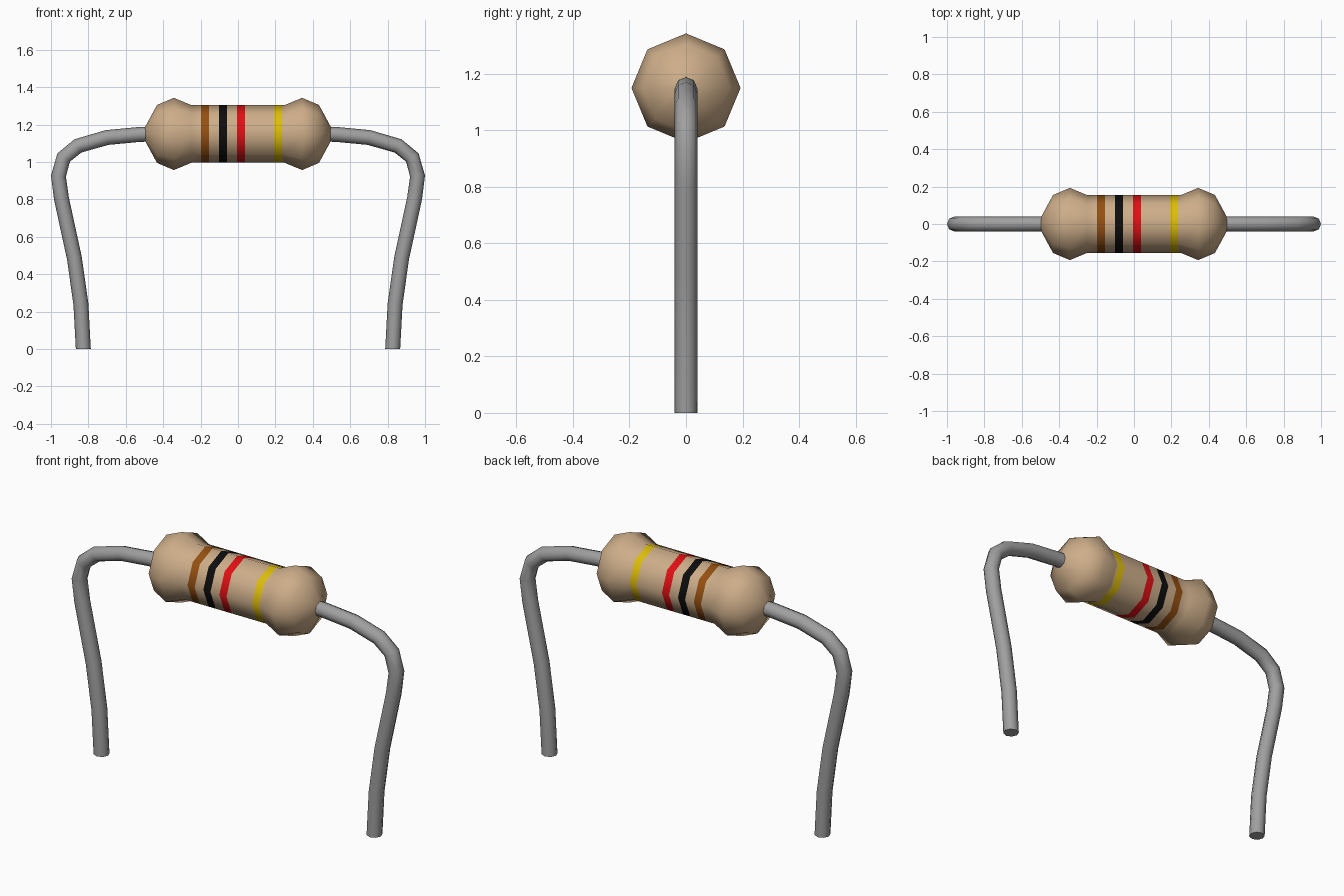
import bpy, bmesh, math
from mathutils import Vector

if "Cube" in bpy.data.objects:
    bpy.data.objects.remove(bpy.data.objects["Cube"])

SIDES = 8


def material(name, rgb):
    m = bpy.data.materials.new(name)
    m.diffuse_color = (*rgb, 1)
    m.use_nodes = True
    m.node_tree.nodes["Principled BSDF"].inputs["Base Color"].default_value = m.diffuse_color
    return m


tan = material("tan", (0.61, 0.42, 0.25))
brown = material("brown", (0.30, 0.08, 0.006))
black = material("black", (0.004, 0.004, 0.004))
red = material("red", (0.75, 0.005, 0.007))
yellow = material("yellow", (0.72, 0.51, 0.004))
metal = material("metal grey", (0.35, 0.35, 0.35))


def sweep(name, stations, mats):
    """Skin 8-sided rings; each station is (centre, tangent, radius, material index of next strip)."""
    bm = bmesh.new()
    rings = []
    for c, t, r, _ in stations:
        side = Vector((0, 1, 0))
        up = t.normalized().cross(side)
        rings.append([bm.verts.new(c + r * (math.cos(a) * up + math.sin(a) * side))
                      for a in (2 * math.pi * i / SIDES for i in range(SIDES))])
    for k, (a, b) in enumerate(zip(rings, rings[1:])):
        for i in range(SIDES):
            j = (i + 1) % SIDES
            bm.faces.new((a[i], a[j], b[j], b[i])).material_index = stations[k][3]
    bm.faces.new(rings[0])
    bm.faces.new(rings[-1])
    bmesh.ops.recalc_face_normals(bm, faces=bm.faces)
    me = bpy.data.meshes.new(name)
    bm.to_mesh(me)
    bm.free()
    for m in mats:
        me.materials.append(m)
    ob = bpy.data.objects.new(name, me)
    bpy.context.collection.objects.link(ob)
    bpy.ops.object.select_all(action='DESELECT')
    ob.select_set(True)
    bpy.context.view_layer.objects.active = ob
    bpy.ops.object.shade_smooth_by_angle(angle=math.radians(60))
    return ob


# Body: bulged ends with a straight, banded middle
end = [(0.498, 0.035), (0.433, 0.155), (0.343, 0.193), (0.249, 0.154)]
bands = [(-0.198, 1), (-0.102, 2), (-0.005, 3), (0.192, 4)]
profile = [(-x, r, 0) for x, r in end]
for x, index in bands:
    profile += [(x, 0.154, index), (x + 0.043, 0.154, 0)]
profile += [(x, r, 0) for x, r in reversed(end)]
sweep("resistor_body",
      [(Vector((x, 0, 1.15)), Vector((1, 0, 0)), r, i) for x, r, i in profile],
      [tan, brown, black, red, yellow])

# Bent wire leads, mirrored left and right
path = [(0.45, 1.149), (0.52, 1.148), (0.70, 1.131), (0.856, 1.086), (0.932, 1.024),
        (0.96, 0.925), (0.944, 0.805), (0.875, 0.487), (0.84, 0.241), (0.827, 0)]
for name, s in (("left_lead", -1), ("right_lead", 1)):
    pts = [Vector((s * x, 0, z)) for x, z in path]
    stations = []
    for k, p in enumerate(pts):
        if k == 0:
            t = Vector((s, 0, 0))
        elif k == len(pts) - 1:
            t = Vector((0, 0, -1))
        else:
            t = (p - pts[k - 1]).normalized() + (pts[k + 1] - p).normalized()
        stations.append((p, t, 0.04, 0))
    sweep(name, stations, [metal])
